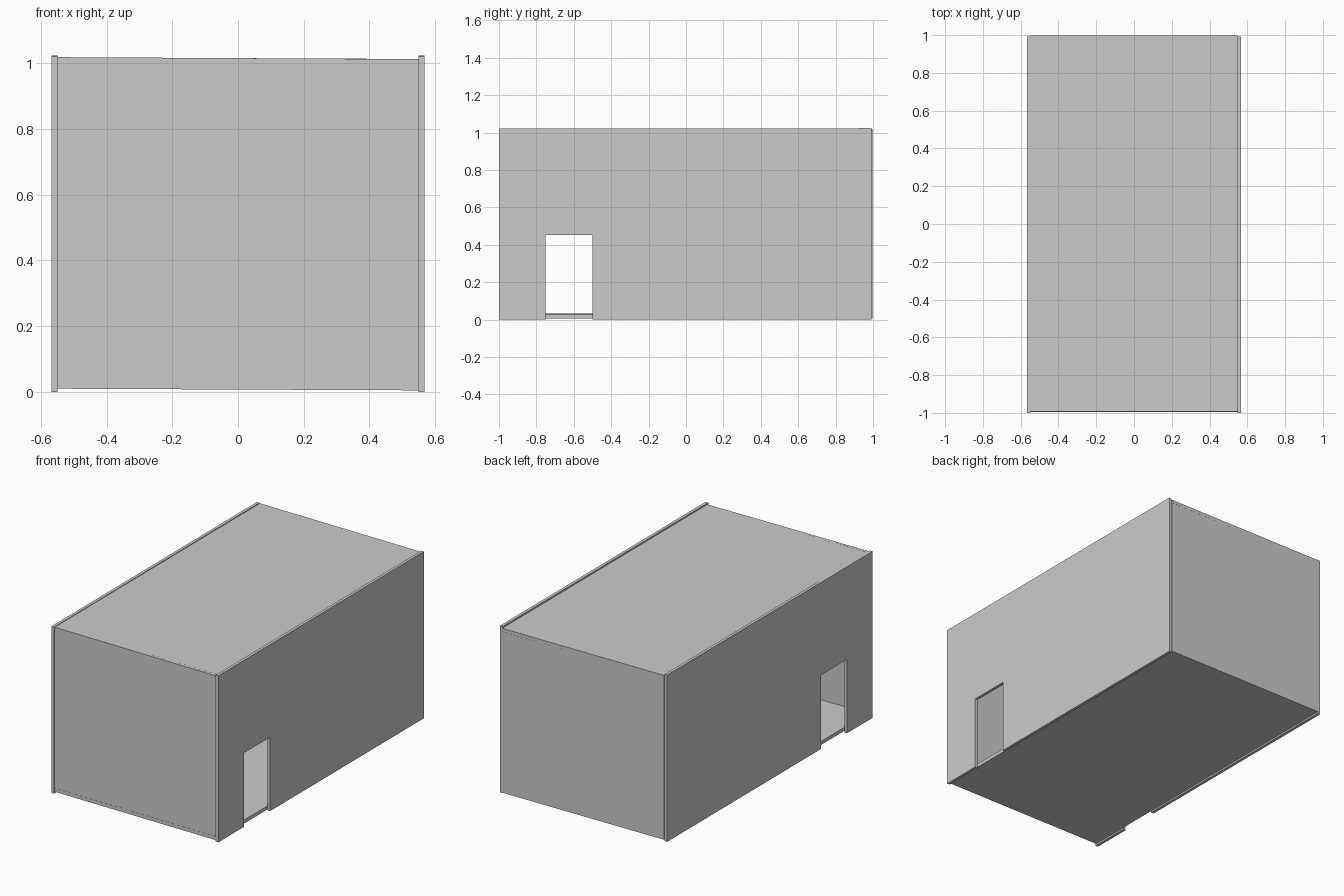
import bpy, bmesh
from mathutils import Vector

if "Cube" in bpy.data.objects:
    bpy.data.objects.remove(bpy.data.objects["Cube"])


def prism(name, profile, extrude):
    """Extrude a flat closed profile along a vector."""
    bm = bmesh.new()
    face = bm.faces.new([bm.verts.new(p) for p in profile])
    ext = bmesh.ops.extrude_face_region(bm, geom=[face])
    verts = [g for g in ext["geom"] if isinstance(g, bmesh.types.BMVert)]
    bmesh.ops.translate(bm, vec=Vector(extrude), verts=verts)
    bmesh.ops.recalc_face_normals(bm, faces=bm.faces)
    mesh = bpy.data.meshes.new(name)
    bm.to_mesh(mesh)
    bm.free()
    obj = bpy.data.objects.new(name, mesh)
    bpy.context.collection.objects.link(obj)
    return obj


HALF = 0.549      # half the clear width between the side walls
T = 0.018         # panel thickness
FRONT, BACK = -0.993, 0.997

# side walls, each with a doorway cut up from the bottom edge
outline = [(-1, 0), (-0.75, 0), (-0.75, 0.453), (-0.5, 0.453), (-0.5, 0),
           (0.992, 0), (0.992, 1.023), (-1, 1.021)]
for name, side in (("left_wall", -1), ("right_wall", 1)):
    prism(name, [(side * HALF, y, z) for y, z in outline], (side * T, 0, 0))


# floor and roof slabs, tipped very slightly sideways
def slab(name, z_left, z_right, thick, y0, y1):
    prism(name, [(-HALF, y0, z_left), (HALF, y0, z_right),
                 (HALF, y0, z_right + thick), (-HALF, y0, z_left + thick)],
          (0, y1 - y0, 0))


slab("floor", 0.010, 0.005, 0.022, FRONT - 0.001, BACK - T)
slab("roof", 0.998, 0.993, 0.020, FRONT + T, BACK)


# end walls: front stands on the floor, back hangs under the roof
def end_wall(name, bottom, top, y):
    prism(name, [(-HALF, y, bottom + 0.0025), (HALF, y, bottom - 0.0025),
                 (HALF, y, top - 0.003), (-HALF, y, top + 0.003)], (0, T, 0))


end_wall("front_wall", 0.0295, 1.0155, FRONT)
end_wall("back_wall", 0.0075, 0.9955, BACK - T)
